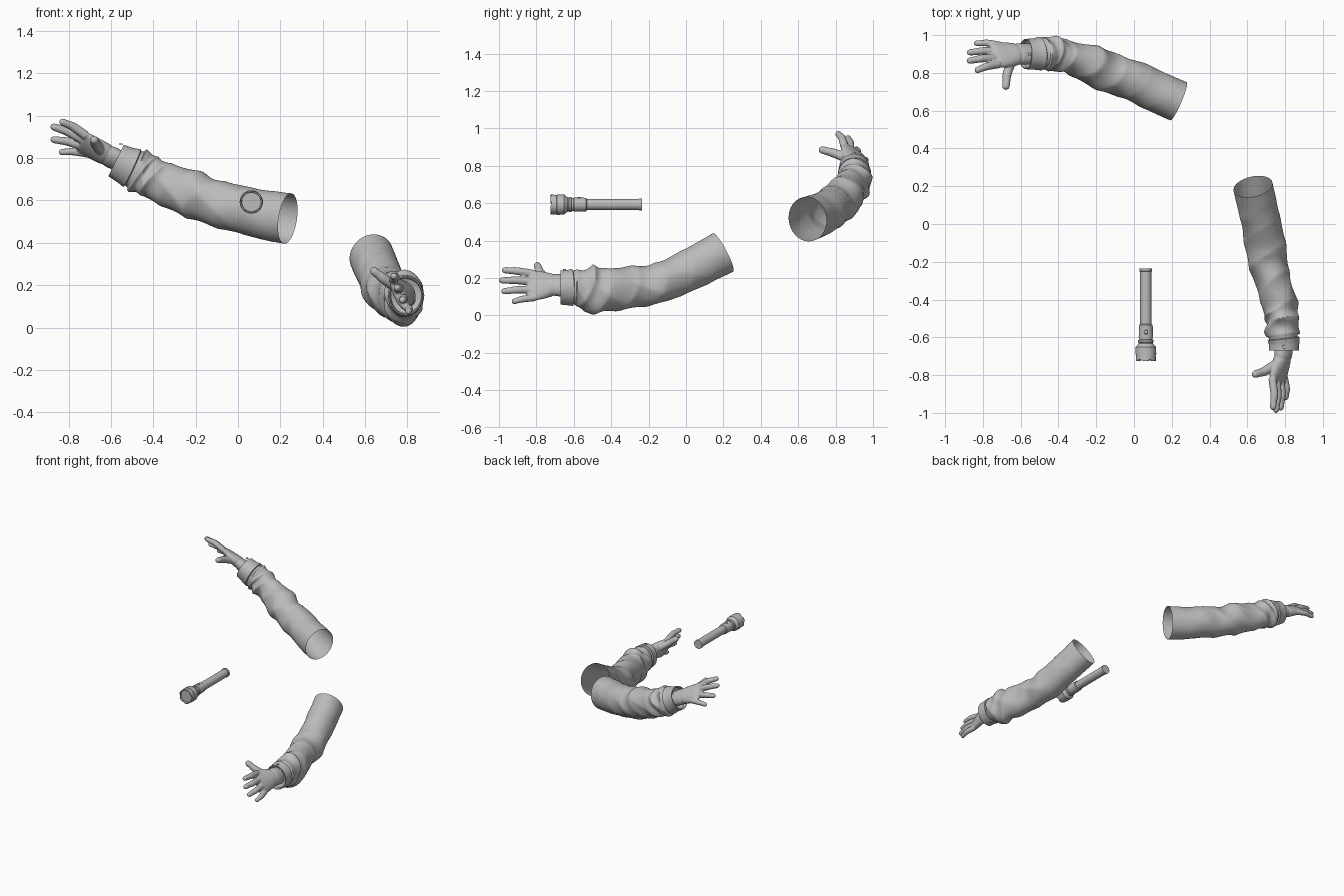
import bpy, bmesh, math
from mathutils import Vector as V

if "Cube" in bpy.data.objects:
    bpy.data.objects.remove(bpy.data.objects["Cube"])

grey = bpy.data.materials.new("plain grey")
grey.diffuse_color = (0.5, 0.5, 0.5, 1)
grey.use_nodes = True
grey.node_tree.nodes["Principled BSDF"].inputs["Base Color"].default_value = grey.diffuse_color


def finish(name, bm, angle=40):
    bmesh.ops.recalc_face_normals(bm, faces=bm.faces)
    me = bpy.data.meshes.new(name)
    bm.to_mesh(me)
    bm.free()
    me.materials.append(grey)
    for p in me.polygons:
        p.use_smooth = True
    me.set_sharp_from_angle(angle=math.radians(angle))
    ob = bpy.data.objects.new(name, me)
    bpy.context.collection.objects.link(ob)
    return ob


def spline(stations, steps):
    """Catmull-Rom samples through rows of (x, y, z, half width, half depth)."""
    n, out = len(stations), []
    for i in range(n - 1):
        a, b, c, d = (stations[max(0, min(n - 1, i + k))] for k in (-1, 0, 1, 2))
        for s in range(steps + (i == n - 2)):
            t = s / steps
            out.append([0.5 * (2 * q + (r - p) * t + (2 * p - 5 * q + 4 * r - w) * t * t
                               + (3 * q - p - 3 * r + w) * t ** 3)
                        for p, q, r, w in zip(a, b, c, d)])
    return out


def loft(bm, rows, side, segs, offset=None, caps=True):
    """Skin elliptical rings along a path, with optional radial offset(u, angle)."""
    pts = [V(r[:3]) for r in rows]
    n, rings = len(rows), []
    for i, (p, r) in enumerate(zip(pts, rows)):
        t = (pts[min(i + 1, n - 1)] - pts[max(i - 1, 0)]).normalized()
        sx = (side - t * side.dot(t)).normalized()
        up = sx.cross(t)
        ring = []
        for k in range(segs):
            a = 2 * math.pi * k / segs
            d = offset(i / (n - 1), a) if offset else 0
            ring.append(bm.verts.new(p + sx * (r[3] + d) * math.cos(a)
                                     + up * (r[4] + d) * math.sin(a)))
        rings.append(ring)
    for r0, r1 in zip(rings, rings[1:]):
        for k in range(segs):
            m = (k + 1) % segs
            bm.faces.new((r0[k], r0[m], r1[m], r1[k]))
    if caps:
        bm.faces.new(rings[0])
        bm.faces.new(rings[-1])
    return rings


def bump(u, centre, width):
    return math.exp(-((u - centre) / width) ** 2)


def folds(phase):
    """Cloth folds: soft on the upper arm, deep at the elbow and above the cuff."""
    def f(u, a):
        amp = 0.003 * min(1, u * 6) + 0.008 * bump(u, 0.42, 0.13) + 0.013 * bump(u, 0.7, 0.12)
        w1 = 0.45 - abs(math.sin(a + 17 * u + phase + 0.8 * math.sin(2 * a)))
        w2 = math.sin(2 * a - 29 * u + phase * 2)
        w3 = 0.5 - abs(math.sin(1.5 * math.sin(a + phase) + 26 * u))
        d = amp * (0.7 * w1 + 0.35 * w2 + 0.8 * w3)
        if u > 0.83:                       # turned-up cuff band
            d = 0.003 + 0.0015 * math.sin(3 * a + phase)
        elif u > 0.80:                     # seam groove beside it
            d = -0.007
        return d
    return f


def sleeve(name, stations, side, phase):
    bm = bmesh.new()
    rows = spline(stations, 14)
    rings = loft(bm, rows, side, 80, folds(phase), caps=False)
    # cuff lip folding back inside toward the wrist
    end, prev = V(rows[-1][:3]), V(rows[-15][:3])
    back = (prev - end).normalized()
    last = rings[-1]
    for scale, depth in ((0.94, 0.0), (0.9, 0.02), (0.5, 0.035)):
        ring = [bm.verts.new(end + (v.co - end) * scale + back * depth) for v in rings[-1]]
        for k in range(80):
            m = (k + 1) % 80
            bm.faces.new((last[k], last[m], ring[m], ring[k]))
        last = ring
    finish(name, bm, 55)
    # cuff button on the upper side
    r = rows[-9]
    bm = bmesh.new()
    c = V(r[:3]) + V((0, 0, r[4] + 0.002))
    loft(bm, [(*c, 0.009, 0.009), (*(c + V((0, 0, 0.006))), 0.008, 0.008)], V((1, 0, 0)), 16)
    finish(name.replace("sleeve", "cuff_button"), bm)


def hand(name, wrist_in, wrist, index, pinky, tips, thumb, back):
    wrist_in, wrist, index, pinky, thumb, back = map(V, (wrist_in, wrist, index, pinky, thumb, back))
    side = (pinky - index).normalized()
    half = (pinky - index).length / 2
    knuckle = (index + pinky) / 2
    fwd = (knuckle - wrist).normalized()
    bm = bmesh.new()
    # palm with a raised glove band at the wrist
    palm = [(*wrist_in, 0.06, 0.042), (*wrist, 0.063, 0.044),
            (*wrist.lerp(knuckle, 0.15), 0.060, 0.039), (*wrist.lerp(knuckle, 0.22), 0.066, 0.042),
            (*wrist.lerp(knuckle, 0.6), half + 0.010, 0.035),
            (*knuckle, half + 0.014, 0.026), (*(knuckle + fwd * 0.018), half, 0.012)]
    loft(bm, spline(palm, 5), side, 32)

    def finger(base, mid, tip, r):
        rows = [(*base, r * 1.1, r * 1.1), (*mid, r * 1.06, r * 1.06)]
        for t, s in ((0.45, 0.93), (0.8, 0.87), (0.94, 0.62), (1, 0.25)):
            rows.append((*mid.lerp(tip, t), r * s, r * s))
        loft(bm, spline(rows, 4), side, 16)

    for i, tip in enumerate(tips):
        tip = V(tip)
        base = index.lerp(pinky, i / 3) - fwd * 0.02
        r = (0.0195, 0.020, 0.0195, 0.0175)[i]
        finger(base, base.lerp(tip, 0.5) + back * 0.010, tip, r)
    root = wrist.lerp(index, 0.3) - back * 0.008
    finger(root, root.lerp(thumb, 0.5) + fwd * 0.012, thumb, 0.023)
    ob = finish(name, bm, 180)
    # blend the parts into one glove
    rm = ob.modifiers.new("blend", 'REMESH')
    rm.mode = 'VOXEL'
    rm.voxel_size = 0.005
    rm.use_smooth_shade = True
    sm = ob.modifiers.new("soften", 'SMOOTH')
    sm.factor = 0.5
    sm.iterations = 4


# rear arm, reaching toward -x
sleeve("rear_sleeve", [
    (.235, .65, .515, .11, .12), (.12, .70, .533, .11, .116), (.007, .755, .56, .107, .112),
    (-.11, .793, .588, .107, .11), (-.23, .845, .635, .104, .113), (-.35, .885, .68, .085, .10),
    (-.42, .90, .715, .088, .102), (-.47, .903, .74, .09, .103), (-.53, .90, .768, .08, .087),
    (-.575, .90, .79, .077, .08)], V((0.4, 0.9, 0)), 0.6)
hand("rear_glove", (-.54, .90, .775), (-.60, .90, .805), (-.735, .845, .915), (-.725, .945, .83),
     [(-.842, .81, .976), (-.885, .862, .953), (-.885, .907, .89), (-.847, .957, .828)],
     (-.68, .711, .89), (.26, .66, .65))

# front arm, reaching toward -y
sleeve("front_sleeve", [
    (.63, .198, .337, .105, .116), (.652, .10, .285, .105, .113), (.675, 0, .235, .105, .11),
    (.70, -.14, .175, .108, .108), (.728, -.28, .152, .098, .112), (.77, -.42, .137, .093, .118),
    (.783, -.5, .138, .092, .126), (.788, -.58, .15, .086, .103), (.793, -.63, .15, .078, .092),
    (.793, -.67, .15, .077, .088)], V((1, 0.2, 0)), 2.3)
hand("front_glove", (.793, -.63, .155), (.79, -.69, .163), (.728, -.835, .222), (.79, -.825, .095),
     [(.735, -.985, .243), (.75, -1.0, .187), (.775, -.988, .128), (.803, -.932, .072)],
     (.628, -.80, .277), (.9, -.09, .43))

# flashlight: lathed body along y
AX, AZ = .063, .593
profile = [(-.235, .026), (-.235, .033), (-.25, .033), (-.252, .030), (-.53, .030), (-.535, .036),
           (-.60, .038), (-.602, .035), (-.612, .035), (-.614, .041), (-.625, .041), (-.627, .038),
           (-.633, .038), (-.652, .054), (-.69, .055), (-.692, .052), (-.725, .053), (-.725, .047),
           (-.712, .045)]
bm = bmesh.new()
rows = []
for y, r in profile:
    rows.append((AX, y, AZ, r, r))
rings = []
for y, r in profile:
    rings.append([bm.verts.new((AX + r * math.cos(k * math.pi / 24), y, AZ + r * math.sin(k * math.pi / 24)))
                  for k in range(48)])
for r0, r1 in zip(rings, rings[1:]):
    for k in range(48):
        m = (k + 1) % 48
        bm.faces.new((r0[k], r0[m], r1[m], r1[k]))
bm.faces.new(rings[0])
bm.faces.new(rings[-1])
# scalloped bezel rim
for ring in rings[-3:-1]:
    for k, v in enumerate(ring):
        if k % 8 < 3:
            v.co.y += 0.007
finish("flashlight_body", bm, 30)

# flashlight switch button
bm = bmesh.new()
loft(bm, [(AX, -.572, AZ + z, r, r) for z, r in ((.03, .012), (.038, .012), (.041, .009))],
     V((1, 0, 0)), 20)
finish("flashlight_switch", bm, 30)
